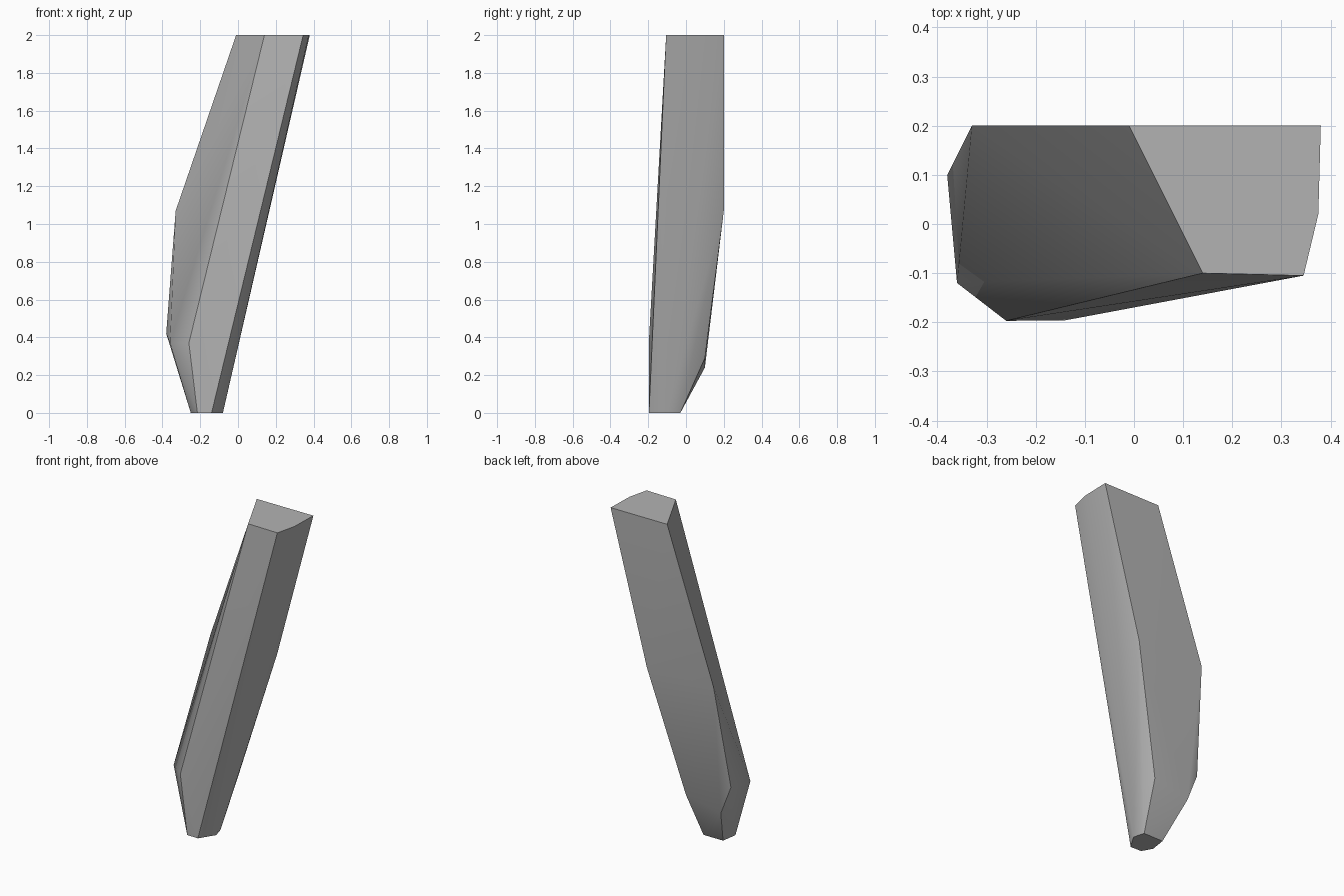
import bpy, bmesh
from math import radians

cube = bpy.data.objects.get("Cube")
if cube:
    bpy.data.objects.remove(cube, do_unlink=True)

# Plain grey material
grey = bpy.data.materials.new("stone_grey")
grey.use_nodes = True
color = (0.45, 0.45, 0.45, 1)
grey.diffuse_color = color
grey.node_tree.nodes["Principled BSDF"].inputs["Base Color"].default_value = color

# Corner points of the leaning shard, from the cut top to the narrow foot
top = [(x, y, 2) for x, y in
       ((-.01, .2), (.38, .2), (.375, .02), (.345, -.105), (.14, -.1))]
back_bend = [(-.33, .2, 1.07), (.13, .2, 1.07)]
lower_bend = [(-.38, .1, .42), (-.36, -.12, .37), (-.26, -.197, .37),
              (-.31, .1, .24), (-.07, .1, .29)]
foot = [(x, y, 0) for x, y in
        ((-.235, -.03), (-.1, -.03), (-.08, -.1),
         (-.14, -.196), (-.215, -.193), (-.25, -.13))]

# Wrap the corners in one faceted solid and merge flat facets
bm = bmesh.new()
for point in top + back_bend + lower_bend + foot:
    bm.verts.new(point)
bmesh.ops.convex_hull(bm, input=bm.verts)
bmesh.ops.dissolve_limit(bm, angle_limit=radians(1),
                         verts=bm.verts, edges=bm.edges)
bmesh.ops.recalc_face_normals(bm, faces=bm.faces)
mesh = bpy.data.meshes.new("leaning_shard")
bm.to_mesh(mesh)
bm.free()
mesh.materials.append(grey)

shard = bpy.data.objects.new("leaning_shard", mesh)
bpy.context.collection.objects.link(shard)
bpy.ops.object.select_all(action="DESELECT")
shard.select_set(True)
bpy.context.view_layer.objects.active = shard
bpy.ops.object.shade_smooth_by_angle(angle=radians(30))
